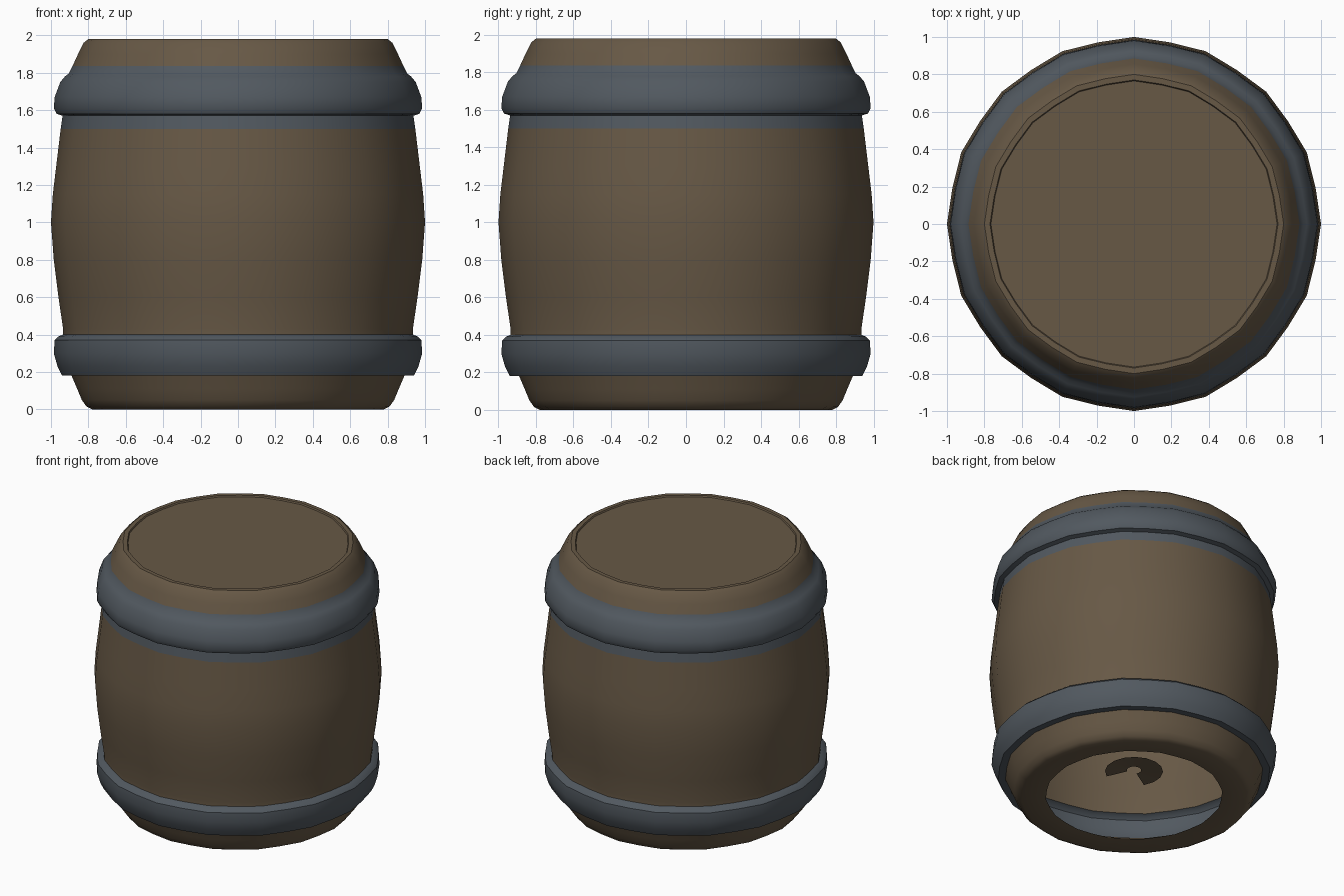
import bpy, bmesh, math

if "Cube" in bpy.data.objects:
    bpy.data.objects.remove(bpy.data.objects["Cube"])

SIDES = 32


def material(name, rgb):
    m = bpy.data.materials.new(name)
    m.diffuse_color = (*rgb, 1.0)
    m.use_nodes = True
    m.node_tree.nodes["Principled BSDF"].inputs["Base Color"].default_value = m.diffuse_color
    return m


WOOD = material("brown_wood", (0.135, 0.098, 0.060))
IRON = material("grey_iron", (0.083, 0.099, 0.116))


def finish(name, bm, mat, angle=35):
    mesh = bpy.data.meshes.new(name)
    bm.to_mesh(mesh)
    bm.free()
    mesh.materials.append(mat)
    obj = bpy.data.objects.new(name, mesh)
    bpy.context.collection.objects.link(obj)
    bpy.ops.object.select_all(action='DESELECT')
    obj.select_set(True)
    bpy.context.view_layer.objects.active = obj
    bpy.ops.object.shade_smooth_by_angle(angle=math.radians(angle))
    return obj


def lathe(name, profile, mat):
    """Spin an open (radius, z) profile; every second side is slightly flattened."""
    bm = bmesh.new()
    rings = []
    for r, z in profile:
        if r == 0:
            rings.append([bm.verts.new((0, 0, z))] * SIDES)
            continue
        ring = []
        for i in range(SIDES):
            a = math.tau * i / SIDES
            rr = r * (0.99 if i % 2 else 1.0)
            ring.append(bm.verts.new((rr * math.cos(a), rr * math.sin(a), z)))
        rings.append(ring)
    for low, high in zip(rings, rings[1:]):
        for i in range(SIDES):
            j = (i + 1) % SIDES
            quad = (low[i], low[j], high[j], high[i])
            bm.faces.new(list(dict.fromkeys(quad)))
    return finish(name, bm, mat)


# Bottom rim with the open underside
lathe("bottom_rim", [(0.61, 0.012), (0.78, 0.0), (0.81, 0.015), (0.835, 0.05),
                     (0.86, 0.11), (0.89, 0.18)], WOOD)
# Lower hoop
lathe("lower_hoop", [(0.89, 0.18), (0.94, 0.18), (0.965, 0.23), (0.985, 0.30),
                     (0.98, 0.37), (0.96, 0.39), (0.935, 0.40)], IRON)
# Bulging staves
lathe("staves", [(0.935, 0.40), (0.935, 0.43), (0.96, 0.60), (0.985, 0.80),
                 (1.0, 1.0), (0.99, 1.15), (0.972, 1.30), (0.948, 1.50)], WOOD)
# Upper hoop, with its flat flanges above and below
lathe("upper_hoop", [(0.948, 1.50), (0.938, 1.57), (0.97, 1.58), (0.985, 1.61),
                     (0.98, 1.67), (0.95, 1.75), (0.925, 1.78), (0.905, 1.795),
                     (0.885, 1.835)], IRON)
# Top rim with a shallow step down to the lid
lathe("top_rim", [(0.885, 1.835), (0.855, 1.90), (0.825, 1.96), (0.80, 1.98),
                  (0.77, 1.98), (0.765, 1.97)], WOOD)
# Lid
lathe("lid", [(0.765, 1.97), (0, 1.97)], WOOD)

# Broken scrap of floor inside the opening, facing down
bm = bmesh.new()
inner, outer = [], []
for k in range(13):
    a = math.radians(-60 + 270 * k / 12)
    inner.append(bm.verts.new((0.05 * math.cos(a), 0.05 * math.sin(a), 0.21)))
    outer.append(bm.verts.new((0.2 * math.cos(a), 0.2 * math.sin(a), 0.2)))
for k in range(12):
    bm.faces.new((inner[k], inner[k + 1], outer[k + 1], outer[k]))
finish("floor_scrap", bm, WOOD)
